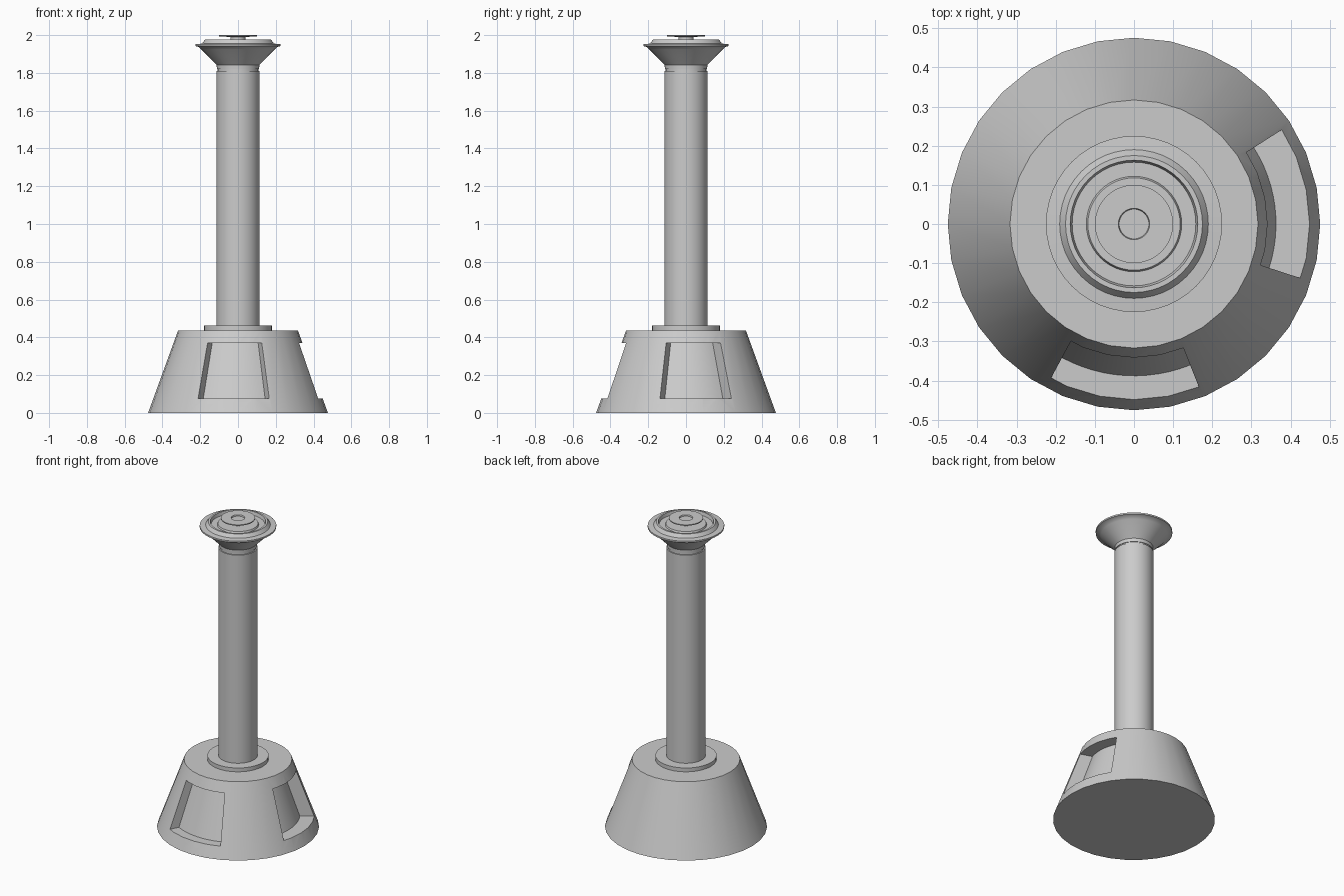
import bpy, bmesh, math

cube = bpy.data.objects.get("Cube")
if cube:
    bpy.data.objects.remove(cube, do_unlink=True)

grey = bpy.data.materials.new("plain_grey")
grey.use_nodes = True
GREY = (0.6, 0.6, 0.6, 1)
grey.diffuse_color = GREY
grey.node_tree.nodes["Principled BSDF"].inputs["Base Color"].default_value = GREY


def finish(name, bm):
    bmesh.ops.recalc_face_normals(bm, faces=bm.faces)
    mesh = bpy.data.meshes.new(name)
    bm.to_mesh(mesh)
    bm.free()
    mesh.materials.append(grey)
    obj = bpy.data.objects.new(name, mesh)
    bpy.context.collection.objects.link(obj)
    return obj


def smooth(obj):
    bpy.ops.object.select_all(action='DESELECT')
    obj.select_set(True)
    bpy.context.view_layer.objects.active = obj
    bpy.ops.object.shade_smooth_by_angle(angle=math.radians(30))


def lathe(name, profile, segments=32):
    """Spin (radius, z) points round the z axis; the end rings are capped."""
    bm = bmesh.new()
    rings = []
    for r, z in profile:
        rings.append([bm.verts.new((r * math.cos(a), r * math.sin(a), z))
                      for a in (math.tau * i / segments for i in range(segments))])
    for low, high in zip(rings, rings[1:]):
        for i in range(segments):
            j = (i + 1) % segments
            bm.faces.new((low[i], low[j], high[j], high[i]))
    bm.faces.new(rings[0])
    bm.faces.new(rings[-1])
    return finish(name, bm)


def sector(name, start, end, section, steps=12):
    """Sweep a closed (radius, z) section between two angles in degrees."""
    bm = bmesh.new()
    rows = []
    for k in range(steps + 1):
        a = math.radians(start + (end - start) * k / steps)
        rows.append([bm.verts.new((r * math.cos(a), r * math.sin(a), z)) for r, z in section])
    n = len(section)
    for p, q in zip(rows, rows[1:]):
        for i in range(n):
            j = (i + 1) % n
            bm.faces.new((p[i], p[j], q[j], q[i]))
    bm.faces.new(rows[0])
    bm.faces.new(rows[-1])
    return finish(name, bm)


# Tapered base with two recessed panels
base = lathe("base", [(0.476, 0), (0.317, 0.437)])
for name, start, end, inner in (("front_recess_cutter", 241.7, 291.7, 0.388),
                                ("left_recess_cutter", -18, 32.5, 0.363)):
    cutter = sector(name, start, end,
                    [(inner, 0.075), (0.6, 0.075), (0.6, 0.37), (inner - 0.1, 0.37)])
    cutter.hide_render = True
    cutter.hide_set(True)
    cut = base.modifiers.new(name, 'BOOLEAN')
    cut.operation = 'DIFFERENCE'
    cut.solver = 'EXACT'
    cut.object = cutter
# Bake the cuts so that the edges can be shaded sharp
graph = bpy.context.evaluated_depsgraph_get()
base_mesh = bpy.data.meshes.new_from_object(base.evaluated_get(graph))
base.modifiers.clear()
base.data = base_mesh
for obj in [o for o in bpy.data.objects if o.name.endswith("cutter")]:
    bpy.data.objects.remove(obj, do_unlink=True)
smooth(base)

# Column and its foot ring
smooth(lathe("column_foot", [(0.18, 0.43), (0.18, 0.462)]))
smooth(lathe("column", [(0.115, 0.45), (0.115, 1.81)]))
smooth(lathe("neck", [(0.108, 1.80), (0.108, 1.825)]))

# Flared head with a stepped, dished top
smooth(lathe("flared_head", [
    (0.112, 1.82), (0.113, 1.842), (0.135, 1.865), (0.165, 1.895), (0.195, 1.925),
    (0.208, 1.937), (0.225, 1.942), (0.225, 1.952), (0.19, 1.955), (0.175, 1.976),
    (0.163, 1.976), (0.158, 1.955), (0.122, 1.955), (0.118, 1.965), (0.04, 1.965)], 48))

# Small cap disc on a short stem, with a shallow hole in the middle
smooth(lathe("cap_stem", [(0.04, 1.96), (0.04, 1.99)]))
smooth(lathe("cap_disc", [(0.04, 1.99), (0.1, 1.994), (0.1, 2.0), (0.04, 2.0), (0.038, 1.992)], 48))
